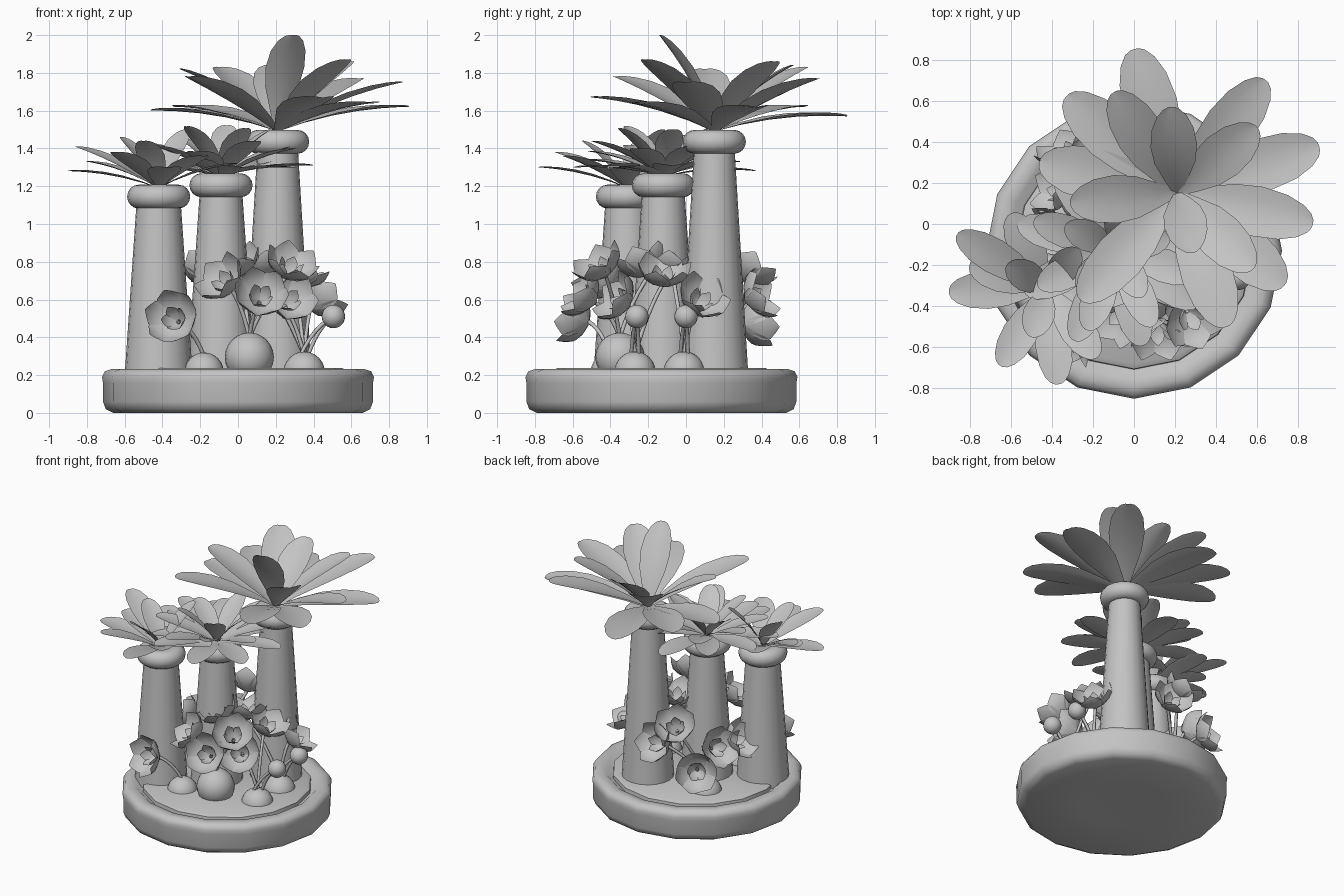
import bpy, bmesh, math
from mathutils import Vector

if "Cube" in bpy.data.objects:
    bpy.data.objects.remove(bpy.data.objects["Cube"])

grey = bpy.data.materials.new("plain_grey")
grey.diffuse_color = (0.55, 0.55, 0.55, 1)
grey.use_nodes = True
grey.node_tree.nodes["Principled BSDF"].inputs["Base Color"].default_value = grey.diffuse_color


def finish(name, bm, angle=35):
    me = bpy.data.meshes.new(name)
    bm.normal_update()
    bm.to_mesh(me)
    bm.free()
    ob = bpy.data.objects.new(name, me)
    bpy.context.collection.objects.link(ob)
    me.materials.append(grey)
    bpy.ops.object.select_all(action='DESELECT')
    ob.select_set(True)
    bpy.context.view_layer.objects.active = ob
    bpy.ops.object.shade_smooth_by_angle(angle=math.radians(angle))
    return ob


def lathe(name, center, profile, sides, angle=35):
    """Revolve (radius, z) pairs, closing both ends."""
    bm = bmesh.new()
    rings = []
    for r, z in profile:
        rings.append([bm.verts.new((center[0] + r * math.sin(2 * math.pi * i / sides),
                                    center[1] - r * math.cos(2 * math.pi * i / sides), z))
                      for i in range(sides)])
    for a, b in zip(rings, rings[1:]):
        for i in range(sides):
            j = (i + 1) % sides
            bm.faces.new((a[i], a[j], b[j], b[i]))
    bm.faces.new(rings[0][::-1])
    bm.faces.new(rings[-1])
    return finish(name, bm, angle)


def blade(bm, base, tip, width, bow, shape, side=None, cup=0.0, ctrl=None):
    """Curved leaf or petal strip from base to tip, three points across."""
    base, tip = Vector(base), Vector(tip)
    d = tip - base
    if side is None:
        side = Vector((0, 0, 1)).cross(d).normalized()
    up = d.cross(side).normalized()
    mid = Vector(ctrl) if ctrl is not None else (base + tip) / 2 + up * bow
    prev = None
    for t, w in shape:
        p = base * (1 - t) ** 2 + mid * 2 * t * (1 - t) + tip * t * t
        h = side * (width * w / 2)
        lift = up * (cup * w)
        row = [bm.verts.new(q) for q in (p + h + lift, p + h * .5 + lift * .25, p,
                                         p - h * .5 + lift * .25, p - h + lift)]
        if prev:
            for i in range(4):
                bm.faces.new((prev[i], row[i], row[i + 1], prev[i + 1]))
        prev = row


LEAF = [(0, .15), (.2, .5), (.42, .87), (.62, 1), (.8, .9), (.92, .65), (.98, .38), (1, .15)]
PETAL = [(0, .2), (.3, .75), (.55, 1), (.75, .85), (.9, .4), (1, .03)]

# round planter with rim, and soil disc
lathe("planter", (0, -.13), [(.3, .015), (.66, 0), (.70, .02), (.715, .06), (.715, .16),
                             (.72, .19), (.705, .22), (.67, .232), (.62, .228), (.59, .20)], 16, 45)
lathe("soil", (0, -.13), [(.58, .18), (.575, .225), (.55, .238)], 16)

# trunks: name, x, y, collar z, base radius, top radius
trunks = [("left", -.42, -.31, 1.145, .18, .115),
          ("middle", -.09, -.12, 1.205, .18, .11),
          ("tall", .21, .15, 1.435, .18, .105)]
for n, x, y, z, r0, r1 in trunks:
    lathe(n + "_trunk", (x, y), [(r0, .2), (r1, z)], 20)
    ring = [(.105 + .062 * math.cos(a), z + .063 * math.sin(a))
            for a in [math.radians(-110 + 220 * i / 10) for i in range(11)]]
    lathe(n + "_collar", (x, y), ring, 20, 60)


def crown(name, base, tips, width, bow, cup):
    bm = bmesh.new()
    for tip in tips:
        d = Vector(tip) - Vector(base)
        steep = abs(d.z) / d.length
        blade(bm, base, tip, width * (1 - .25 * steep), bow, LEAF, cup=cup)
    finish(name, bm, 60)


# leaf crowns, tip positions
crown("tall_crown", (.21, .15, 1.49),
      [(0, .85, 1.57), (-.33, .62, 1.62), (.64, .70, 1.77), (.90, .38, 1.62), (.87, 0, 1.75),
       (.73, -.30, 1.64), (.45, -.50, 1.67), (-.26, -.37, 1.78), (-.31, .10, 1.82),
       (.18, .57, 1.84), (-.10, .64, 1.83), (.29, -.14, 2.0), (.60, .47, 1.86),
       (.58, -.22, 1.87), (-.46, .3, 1.6)], .27, .06, .02)
crown("left_crown", (-.42, -.31, 1.19),
      [(-.86, -.05, 1.41), (-.90, -.33, 1.28), (-.80, -.2, 1.33), (-.65, -.69, 1.38),
       (-.37, -.78, 1.3), (-.62, -.2, 1.46), (-.18, -.65, 1.36), (-.27, -.12, 1.5),
       (-.5, -.55, 1.44), (0, -.33, 1.32), (-.6, .05, 1.32)], .19, .04, .012)
tips = []
for count, length, rise, turn in ((9, .49, .05, .1), (8, .42, .15, .45), (5, .27, .24, .2)):
    for i in range(count):
        a = turn + 2 * math.pi * i / count
        tips.append((-.09 + length * math.cos(a), -.12 + length * math.sin(a),
                     1.26 + rise + .03 * math.sin(i * 2.3)))
crown("middle_crown", (-.09, -.12, 1.25), tips, .18, .04, .012)


def flower(name, center, facing, r=.145):
    """Cup of pointed petals opening along the facing direction."""
    n = Vector(facing).normalized()
    u = n.orthogonal().normalized()
    v = n.cross(u)
    c = Vector(center) - n * r * .5
    bm = bmesh.new()
    for count, rad, depth, turn in ((6, 1, .95, 0), (5, .45, .65, .5)):
        for i in range(count):
            a = 2 * math.pi * (i + turn) / count
            out = u * math.cos(a) + v * math.sin(a)
            blade(bm, c + out * .012, c + out * r * rad + n * r * depth, r * rad * 1.05, 0,
                  PETAL, side=n.cross(out), cup=r * .08 * rad,
                  ctrl=c + out * r * rad * .85 + n * r * .2)
    finish(name, bm, 50)
    return c


def stem(name, a, b):
    cu = bpy.data.curves.new(name, 'CURVE')
    cu.dimensions = '3D'
    cu.bevel_depth = .011
    cu.bevel_resolution = 1
    a, b = Vector(a), Vector(b)
    sp = cu.splines.new('POLY')
    m = a.lerp(b, .4) + Vector((0, 0, .07))
    pts = [a * (1 - t) ** 2 + m * 2 * t * (1 - t) + b * t * t for t in [k / 6 for k in range(7)]]
    sp.points.add(6)
    for p, q in zip(sp.points, pts):
        p.co = (*q, 1)
    cu.materials.append(grey)
    bpy.context.collection.objects.link(bpy.data.objects.new(name, cu))


def ball(name, c, r):
    bpy.ops.mesh.primitive_uv_sphere_add(segments=20, ring_count=12, radius=r, location=c)
    ob = bpy.context.object
    ob.name = name
    ob.data.materials.append(grey)
    bpy.ops.object.shade_smooth()


# plants: bulb (x, y, z, radius), flowers as (position, facing), buds
plants = [
    ((-.18, -.40, .215, .105), [((-.34, -.58, .50), (-.35, -.9, .25))], []),
    ((.06, -.35, .295, .13), [((.12, -.54, .62), (.1, -.8, .5)), ((.28, -.46, .78), (.3, -.5, .8)),
                              ((-.01, -.22, .79), (-.3, -.3, .9)),
                              ((-.08, -.45, .70), (-.6, -.5, .6))], []),
    ((.35, -.27, .215, .11), [((.27, -.36, .60), (.3, -.8, .5)), ((.33, -.12, .74), (.4, .1, .9))],
     [(.505, -.26, .51)]),
    ((.35, -.01, .215, .11), [((.43, .08, .60), (.6, .4, .6)), ((.12, -.06, .78), (-.1, .1, 1))],
     [(.505, 0, .51)]),
    ((-.25, .12, .215, .11), [((-.34, .36, .48), (-.5, .8, .2)), ((-.38, .17, .60), (-.9, .3, .4)),
                              ((-.15, .34, .76), (-.2, .6, .8)), ((-.40, -.05, .58), (-.9, -.2, .5)),
                              ((-.02, .38, .62), (.2, .9, .4))], []),
]
for k, ((x, y, z, r), flowers, buds) in enumerate(plants):
    ball(f"bulb_{k}", (x, y, z), r)
    top = (x, y, z + r * .8)
    for i, (p, f) in enumerate(flowers):
        stem(f"flower_stem_{k}_{i}", top, flower(f"flower_{k}_{i}", p, f))
    for i, p in enumerate(buds):
        ball(f"bud_{k}_{i}", p, .062)
        for s in (-.02, .02):
            stem(f"bud_stem_{k}_{i}", (x + s, y + s, z + r * .8), p)
